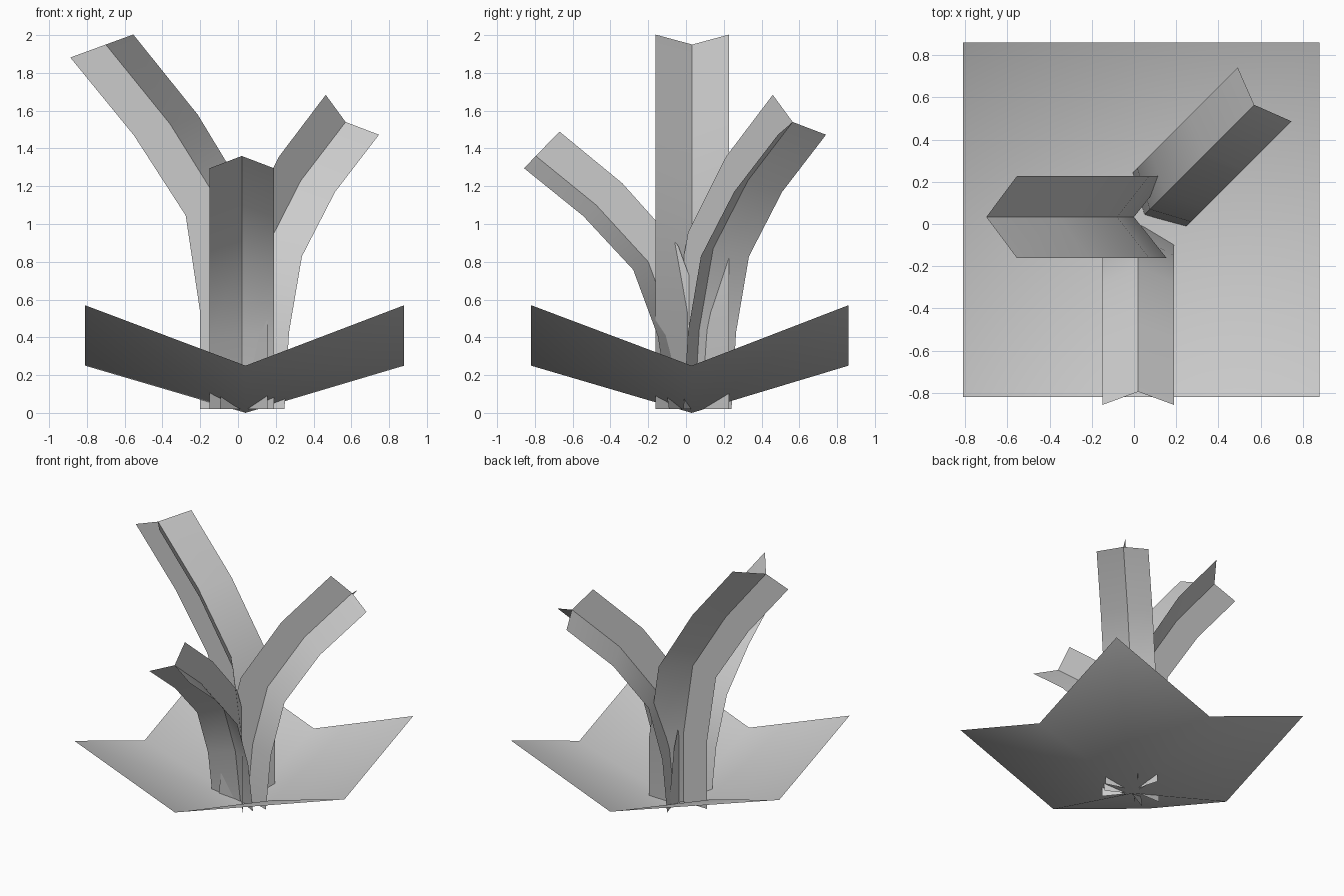
import bpy, bmesh, math
from mathutils import Vector

cube = bpy.data.objects.get("Cube")
if cube:
    bpy.data.objects.remove(cube)

grey = bpy.data.materials.new("plain grey")
grey.use_nodes = True
colour = (0.6, 0.6, 0.6, 1)
grey.diffuse_color = colour
grey.node_tree.nodes["Principled BSDF"].inputs["Base Color"].default_value = colour


def strips_object(name, strips):
    """Make one object from strips, each a list of equally long vertex rows."""
    bm = bmesh.new()
    for rows in strips:
        grid = [[bm.verts.new(p) for p in row] for row in rows]
        for low, high in zip(grid, grid[1:]):
            for i in range(len(low) - 1):
                bm.faces.new((low[i], low[i + 1], high[i + 1], high[i]))
    mesh = bpy.data.meshes.new(name)
    bm.to_mesh(mesh)
    bm.free()
    mesh.materials.append(grey)
    mesh.shade_smooth()
    obj = bpy.data.objects.new(name, mesh)
    bpy.context.collection.objects.link(obj)


def leaf(name, root, angle, rib, wing_out, wing_side, fin_out):
    """Three blades meeting along a bent rib given as (reach, height, tilt)."""
    a = math.radians(angle)
    radial = Vector((math.cos(a), math.sin(a), 0))
    side = Vector((-radial.y, radial.x, 0))
    up = Vector((0, 0, 1))
    blades = [[], [], []]
    for reach, height, tilt in rib:
        t = math.radians(tilt)
        mid = Vector((*root, 0)) + radial * reach + up * height
        out = radial * math.cos(t) - up * math.sin(t)
        blades[0].append((mid, mid + out * wing_out + side * wing_side))
        blades[1].append((mid + out * wing_out - side * wing_side, mid))
        blades[2].append((mid, mid + out * fin_out))
    strips_object(name, blades)


# Square ground leaf, folded up at its sides and corners
xs, ys = (-0.81, 0.04, 0.88), (-0.82, 0.03, 0.86)
heights = (0, 0.25, 0.57)
strips_object("ground_leaf", [[
    [(x, y, heights[(i != 1) + (j != 1)]) for i, x in enumerate(xs)]
    for j, y in enumerate(ys)]])

# Tall leaf leaning to the right, keel on the outside
leaf("right_leaf", (0, 0.033), 180,
     [(0, 0.02, 0), (0, 0.53, 0), (0.08, 1.08, 10), (0.36, 1.53, 18), (0.7, 1.95, 20)],
     -0.155, 0.195, 0.2)

# Leaf leaning to the back left, keel on the inside
leaf("back_left_leaf", (0.05, 0.045), 45,
     [(0, 0.02, 0), (0.035, 0.44, 8), (0.14, 0.87, 25), (0.4, 1.23, 38), (0.735, 1.54, 44)],
     0.097, 0.18, -0.207)

# Leaf leaning to the front, keel on the inside
leaf("front_leaf", (0.02, 0), -90,
     [(0, 0.02, 0), (0.06, 0.42, 10), (0.2, 0.8, 28), (0.475, 1.1, 40), (0.795, 1.36, 46)],
     0.09, 0.17, -0.18)
